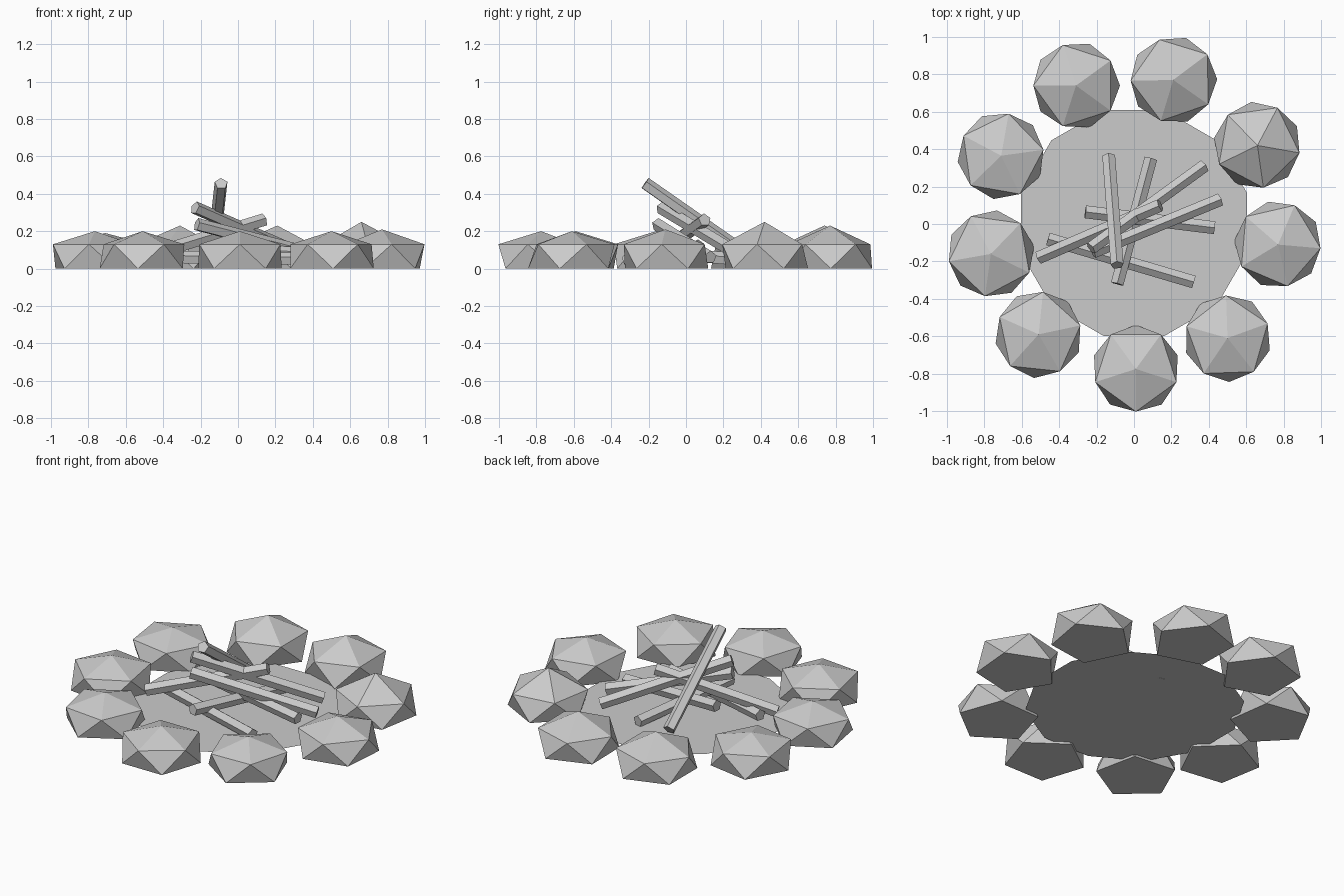
import bpy, bmesh, math
from mathutils import Vector

if "Cube" in bpy.data.objects:
    bpy.data.objects.remove(bpy.data.objects["Cube"])


def add_object(name, bm):
    bmesh.ops.recalc_face_normals(bm, faces=bm.faces)
    mesh = bpy.data.meshes.new(name)
    bm.to_mesh(mesh)
    bm.free()
    obj = bpy.data.objects.new(name, mesh)
    bpy.context.collection.objects.link(obj)
    return obj


def ring(bm, x, y, z, radius, phase, n=5):
    return [bm.verts.new((x + radius * math.cos(phase + i * math.tau / n),
                          y + radius * math.sin(phase + i * math.tau / n), z))
            for i in range(n)]


# Stone: upper part of an icosahedron, cut flat at the ground
def stone(index, x, y, top, phase):
    bm = bmesh.new()
    a = math.radians(phase)
    low = ring(bm, x, y, 0, 0.235, a + math.pi / 5)
    mid = ring(bm, x, y, 0.13, 0.228, a)
    apex = bm.verts.new((x, y, top))
    bm.faces.new(low)
    for i in range(5):
        j = (i + 1) % 5
        bm.faces.new((mid[i], mid[j], apex))
        bm.faces.new((mid[i], low[i], mid[j]))
        bm.faces.new((low[i], low[j], mid[j]))
    add_object(f"stone_{index}", bm)


# Stick: five-sided prism between two points
def stick(index, start, end, radius=0.036):
    a, b = Vector(start), Vector(end)
    bm = bmesh.new()
    bmesh.ops.create_cone(bm, cap_ends=True, segments=5, radius1=radius,
                          radius2=radius, depth=(b - a).length)
    obj = add_object(f"stick_{index}", bm)
    obj.rotation_euler = (b - a).to_track_quat('Z', 'Y').to_euler()
    obj.location = (a + b) / 2


# Ash bed: flat twelve-sided disc
bm = bmesh.new()
bm.faces.new(ring(bm, 0, 0.005, 0.012, 0.625, math.pi / 12, 12))
add_object("ash_bed", bm)

# Ring of stones: x, y, top height, rotation
stones = [
    (0.01, -0.775, 0.20, -90), (0.50, -0.61, 0.20, 92), (0.77, -0.11, 0.21, 67),
    (0.66, 0.42, 0.25, 62), (0.21, 0.77, 0.23, 37), (-0.31, 0.74, 0.23, 36),
    (-0.71, 0.365, 0.19, 8), (-0.765, -0.16, 0.20, 46), (-0.51, -0.59, 0.20, 84),
]
for i, s in enumerate(stones):
    stone(i + 1, *s)

# Heap of sticks: the two end points of each
sticks = [
    ((-0.135, 0.36, 0.05), (-0.09, -0.22, 0.455)),
    ((-0.51, -0.18, 0.06), (0.14, 0.10, 0.26)),
    ((0.375, 0.31, 0.06), (-0.23, -0.13, 0.325)),
    ((0.46, 0.13, 0.06), (-0.22, -0.15, 0.235)),
    ((0.09, 0.35, 0.04), (-0.09, -0.32, 0.10)),
    ((0.43, -0.02, 0.07), (-0.26, 0.065, 0.12)),
    ((0.32, -0.31, 0.05), (-0.46, -0.08, 0.06)),
]
for i, s in enumerate(sticks):
    stick(i + 1, *s)
